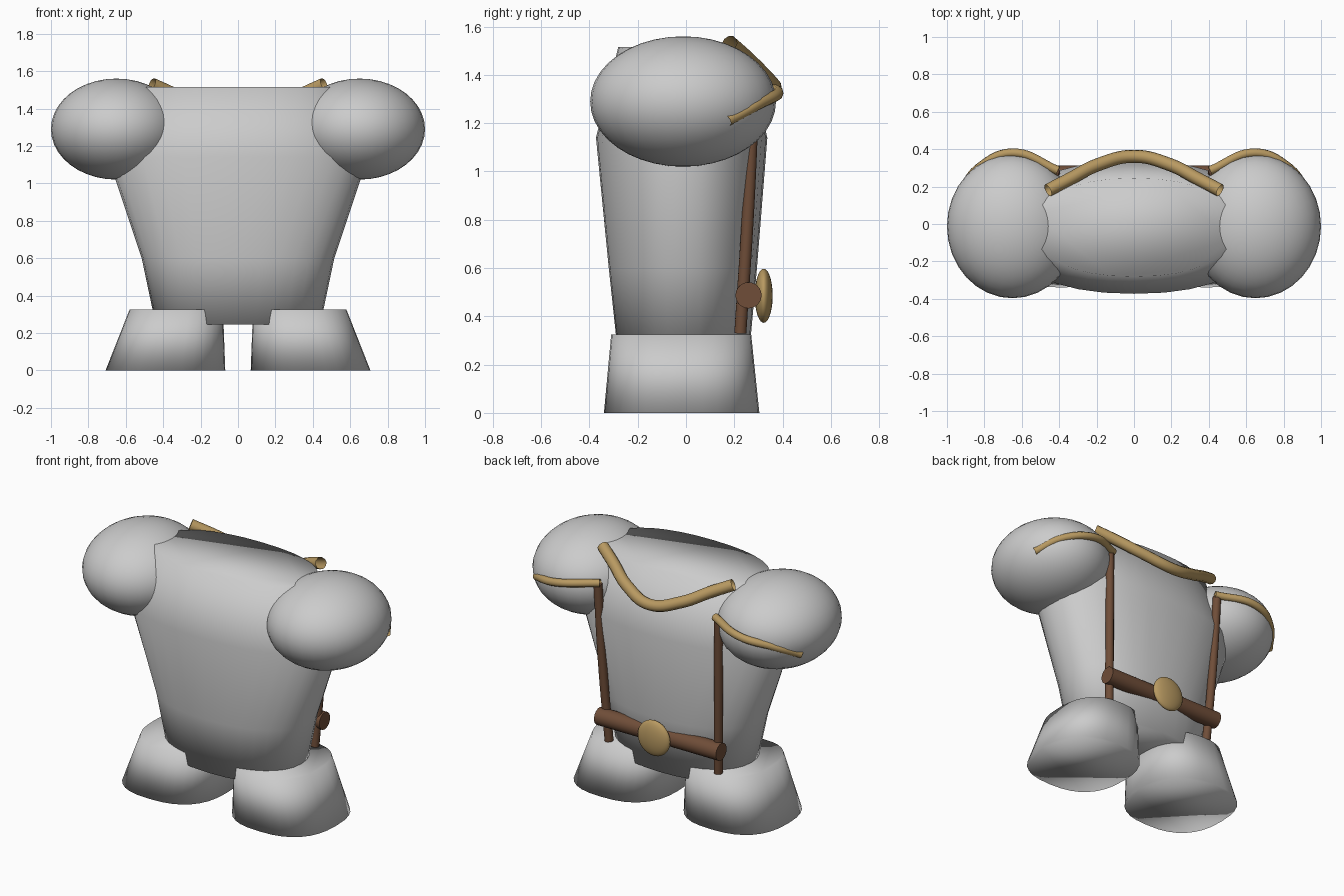
import bpy, bmesh, math
from mathutils import Vector

if "Cube" in bpy.data.objects:
    bpy.data.objects.remove(bpy.data.objects["Cube"])


def material(name, color):
    m = bpy.data.materials.new(name)
    m.diffuse_color = color
    m.use_nodes = True
    m.node_tree.nodes["Principled BSDF"].inputs["Base Color"].default_value = m.diffuse_color
    return m


brown = material("leather_brown", (0.16, 0.075, 0.04, 1))
gold = material("gold", (0.48, 0.32, 0.12, 1))


def loft(name, rings, n, segs=32):
    """Skin superellipse rings (cx, cy, z, half_width, half_depth), capped."""
    bm = bmesh.new()
    loops = []
    for cx, cy, z, a, b in rings:
        loop = []
        for i in range(segs):
            t = 2 * math.pi * i / segs
            c, s = math.cos(t), math.sin(t)
            x = cx + a * math.copysign(abs(c) ** (2 / n), c)
            y = cy + b * math.copysign(abs(s) ** (2 / n), s)
            loop.append(bm.verts.new((x, y, z)))
        loops.append(loop)
    for lo, hi in zip(loops, loops[1:]):
        for i in range(segs):
            j = (i + 1) % segs
            bm.faces.new((lo[i], lo[j], hi[j], hi[i]))
    bm.faces.new(loops[0][::-1])
    bm.faces.new(loops[-1])
    for f in bm.faces:
        f.smooth = True
    me = bpy.data.meshes.new(name)
    bm.to_mesh(me)
    bm.free()
    ob = bpy.data.objects.new(name, me)
    bpy.context.collection.objects.link(ob)
    return ob


def ellipsoid(name, loc, scale, mat=None):
    bpy.ops.mesh.primitive_uv_sphere_add(segments=32, ring_count=20, location=loc)
    ob = bpy.context.object
    ob.name = name
    ob.scale = scale
    bpy.ops.object.shade_smooth()
    if mat:
        ob.data.materials.append(mat)
    return ob


def tube(name, points, radius, mat, caps=False):
    cu = bpy.data.curves.new(name, 'CURVE')
    cu.dimensions = '3D'
    cu.bevel_depth = radius
    cu.bevel_resolution = 3
    cu.use_fill_caps = caps
    cu.resolution_u = 10
    sp = cu.splines.new('BEZIER')
    sp.bezier_points.add(len(points) - 1)
    for bp, p in zip(sp.bezier_points, points):
        bp.co = Vector(p)
        bp.handle_left_type = bp.handle_right_type = 'AUTO'
    cu.materials.append(mat)
    ob = bpy.data.objects.new(name, cu)
    bpy.context.collection.objects.link(ob)
    return ob


# Tapered torso
loft("torso", [
    (0, -0.01, 0.245, 0.44, 0.272),
    (0, -0.013, 0.60, 0.515, 0.307),
    (0, -0.018, 1.14, 0.695, 0.355),
    (0, -0.018, 1.515, 0.535, 0.263),
], 2.25)

for side, s in (("left", -1), ("right", 1)):
    # Stubby leg
    loft(side + "_leg", [
        (s * 0.388, -0.018, 0, 0.32, 0.322),
        (s * 0.33, -0.02, 0.325, 0.25, 0.29),
    ], 2.5)
    # Shoulder
    ellipsoid(side + "_shoulder", (s * 0.65, -0.012, 1.29), (0.35, 0.385, 0.27))
    # Gold cord around the back of the shoulder
    tube(side + "_shoulder_cord", [
        (s * 0.405, 0.285, 1.35), (s * 0.65, 0.38, 1.325),
        (s * 0.83, 0.30, 1.28), (s * 0.93, 0.17, 1.21)], 0.024, gold)
    # Vertical back strap
    tube(side + "_back_strap", [
        (s * 0.425, 0.28, 1.34), (s * 0.41, 0.258, 0.85),
        (s * 0.385, 0.225, 0.33)], 0.026, brown, True)

# Gold cord sagging behind the neck
half = [(0.46, 0.18, 1.53), (0.35, 0.237, 1.48), (0.19, 0.318, 1.40)]
tube("neck_cord", [(-x, y, z) for x, y, z in half] + [(0, 0.362, 1.35)] + half[::-1],
     0.035, gold)

# Belt bar across the back
bpy.ops.mesh.primitive_cylinder_add(vertices=24, radius=0.054, depth=0.86,
                                    location=(0, 0.259, 0.487),
                                    rotation=(0, math.pi / 2, 0))
bar = bpy.context.object
bar.name = "belt_bar"
bar.data.materials.append(brown)
bpy.ops.object.shade_smooth_by_angle()

# Round buckle
ellipsoid("buckle", (0, 0.322, 0.485), (0.112, 0.037, 0.112), gold)
